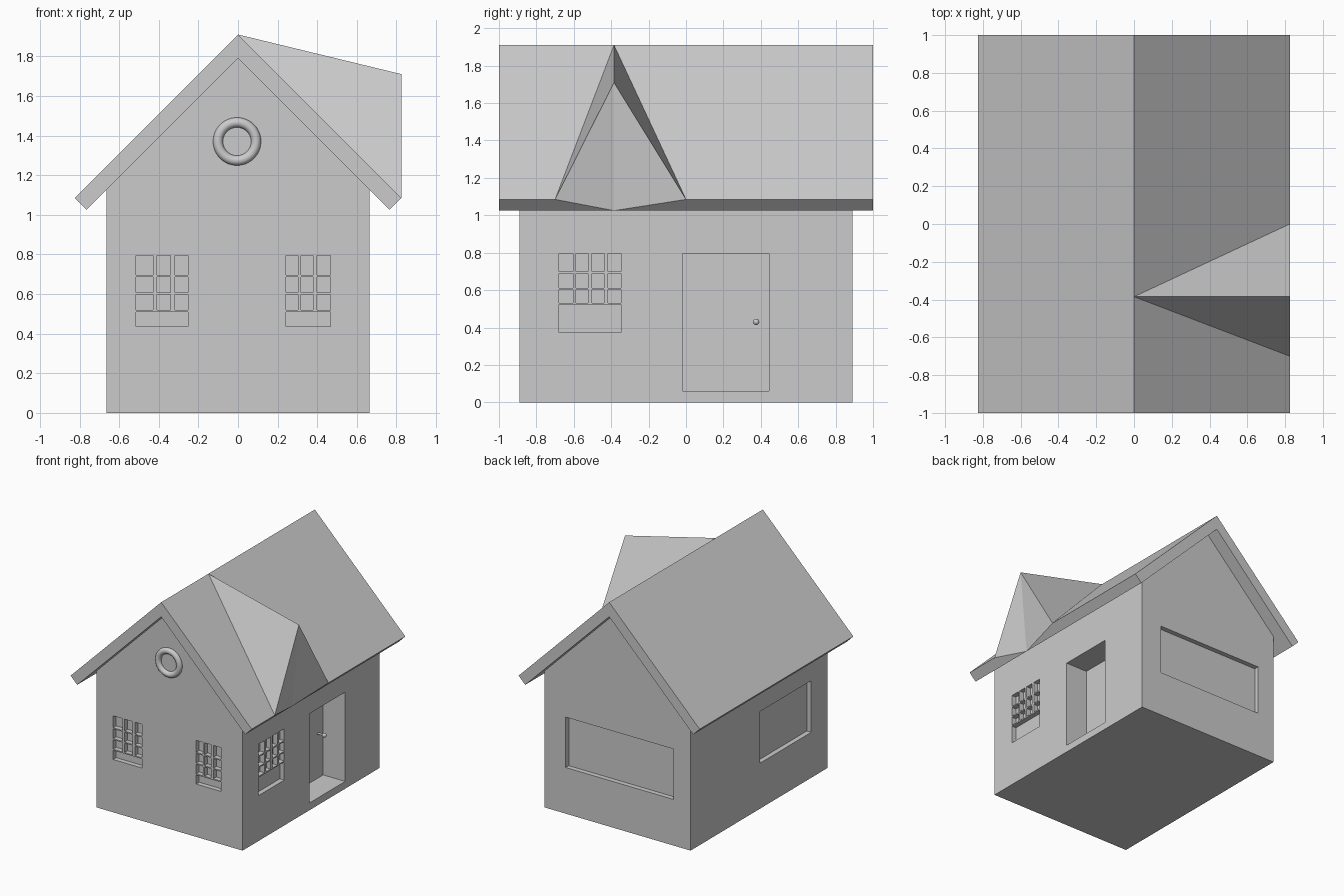
import bpy, bmesh, math

if "Cube" in bpy.data.objects:
    bpy.data.objects.remove(bpy.data.objects["Cube"])

WX, WY, DEPTH = 0.665, 0.89, 0.04


def finish(bm, name):
    bmesh.ops.recalc_face_normals(bm, faces=bm.faces)
    me = bpy.data.meshes.new(name)
    bm.to_mesh(me)
    bm.free()
    ob = bpy.data.objects.new(name, me)
    bpy.context.collection.objects.link(ob)
    return ob


def loft(name, sections, tri_faces=()):
    """Skin a list of equal-length closed sections and cap both ends.
    tri_faces maps (section, side) to a split that uses the second diagonal."""
    bm = bmesh.new()
    rows = [[bm.verts.new(p) for p in s] for s in sections]
    n = len(rows[0])
    for i, (a, b) in enumerate(zip(rows, rows[1:])):
        for j in range(n):
            k = (j + 1) % n
            quad = [a[j], a[k], b[k], b[j]]
            if (i, j) in tri_faces:
                if tri_faces[(i, j)]:
                    quad = quad[1:] + quad[:1]
                bm.faces.new(quad[:3])
                bm.faces.new([quad[0], quad[2], quad[3]])
            else:
                bm.faces.new(quad)
    bm.faces.new(rows[0])
    bm.faces.new(rows[-1])
    return finish(bm, name)


def box(bm, lo, hi):
    vs = bmesh.ops.create_cube(bm, size=1)["verts"]
    for v in vs:
        v.co = [(l + h) / 2 + c * (h - l) for l, h, c in zip(lo, hi, v.co)]


# Walls: solid gabled block
profile = [(-WX, 0), (WX, 0), (WX, 1.125), (0, 1.79), (-WX, 1.125)]
walls = loft("walls", [[(x, y, z) for x, z in profile] for y in (-WY, WY)])

# Openings: each window pane is a shallow pocket in the wall
cut = bmesh.new()


def pocket(side, u0, u1, z0, z1, depth=DEPTH):
    axis, sign = side
    wall = (WX, WY)[axis]
    a, b = sorted((sign * (wall - depth), sign * (wall + 0.05)))
    if axis == 0:
        box(cut, (a, u0, z0), (b, u1, z1))
    else:
        box(cut, (u0, a, z0), (u1, b, z1))


def sash(side, cols, rows, sill):
    for u0, u1 in cols:
        for z0, z1 in rows:
            pocket(side, u0, u1, z0, z1)
    pocket(side, cols[0][0], cols[-1][1], *sill)


FRONT, BACK, RIGHT, LEFT = (1, -1), (1, 1), (0, 1), (0, -1)
rows = [(0.52, 0.597), (0.607, 0.687), (0.697, 0.795)]
sash(FRONT, [(-0.515, -0.43), (-0.41, -0.34), (-0.317, -0.252)], rows, (0.435, 0.51))
sash(FRONT, [(0.242, 0.302), (0.317, 0.378), (0.398, 0.468)], rows, (0.435, 0.51))
sash(RIGHT, [(-0.68, -0.604), (-0.588, -0.524), (-0.503, -0.438), (-0.417, -0.348)],
     [(0.532, 0.602), (0.612, 0.69), (0.70, 0.797)], (0.374, 0.522))
pocket(RIGHT, -0.02, 0.445, 0.06, 0.795, 0.2)
pocket(BACK, -0.51, 0.473, 0.38, 0.795)
pocket(LEFT, -0.68, -0.013, 0.375, 0.80)
cutter = finish(cut, "opening_cutter")
cutter.hide_render = True

mod = walls.modifiers.new("openings", "BOOLEAN")
mod.object = cutter
mod.solver = "EXACT"
bpy.context.view_layer.objects.active = walls
bpy.ops.object.modifier_apply(modifier="openings")
bpy.data.objects.remove(cutter)

# Roof: thick gable, with the right eave pulled up into a dormer
sections = []
for y in (-1, -0.70, -0.385, 0, 1):
    eave = 1.71 if y == -0.385 else 1.085
    sections.append([(x, y, z) for x, z in (
        (-0.825, 1.085), (0, 1.91), (0.825, eave),
        (0.765, 1.025), (0, 1.79), (-0.765, 1.025))])
loft("roof", sections, {(1, 1): True, (2, 1): False, (1, 2): False, (2, 2): True})

# Round gable ornament
bpy.ops.mesh.primitive_torus_add(major_radius=0.096, minor_radius=0.025,
                                 major_segments=48, minor_segments=16,
                                 location=(-0.005, -WY, 1.37),
                                 rotation=(math.pi / 2, 0, 0))
bpy.context.object.name = "gable_ring"
bpy.ops.object.shade_smooth()

# Door knob with stem
bpy.ops.mesh.primitive_cylinder_add(vertices=16, radius=0.008, depth=0.06,
                                    location=(0.49, 0.375, 0.43),
                                    rotation=(0, math.pi / 2, 0))
bpy.context.object.name = "knob_stem"
bpy.ops.object.shade_smooth_by_angle()
bpy.ops.mesh.primitive_uv_sphere_add(segments=16, ring_count=10, radius=0.017,
                                     location=(0.525, 0.375, 0.43))
bpy.context.object.name = "door_knob"
bpy.ops.object.shade_smooth()
